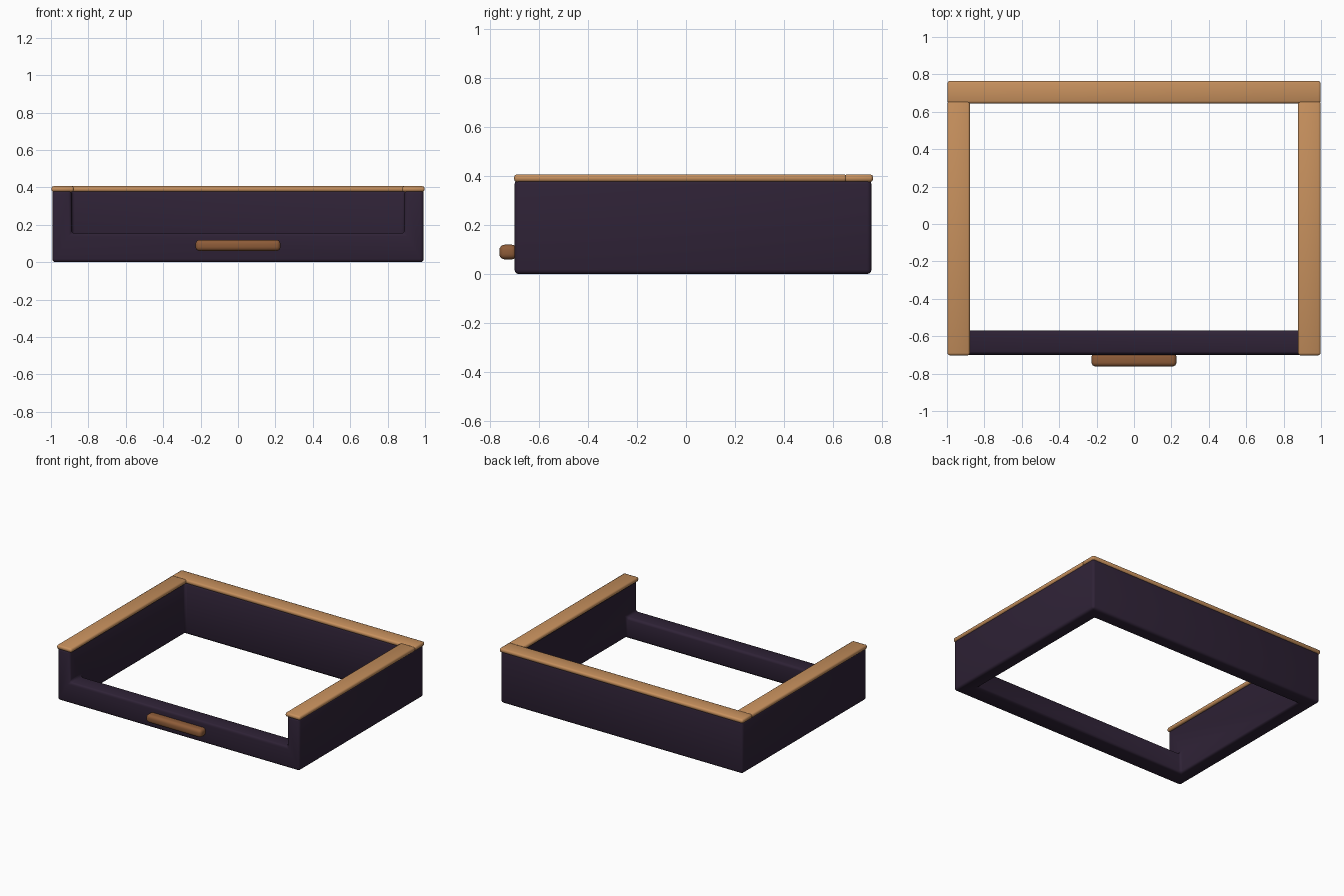
import bpy, bmesh

if "Cube" in bpy.data.objects:
    bpy.data.objects.remove(bpy.data.objects["Cube"])


def material(name, rgb):
    m = bpy.data.materials.new(name)
    m.diffuse_color = (*rgb, 1)
    m.use_nodes = True
    m.node_tree.nodes["Principled BSDF"].inputs["Base Color"].default_value = m.diffuse_color
    return m


DARK = material("dark_plum", (0.028, 0.016, 0.037))
TRIM = material("light_wood", (0.57, 0.28, 0.11))
GRIP = material("brown_wood", (0.27, 0.107, 0.04))


def prism(name, profile, x0, x1, mat):
    """Extrude a (y, z) profile along x."""
    bm = bmesh.new()
    face = bm.faces.new([bm.verts.new((x0, y, z)) for y, z in profile])
    ext = bmesh.ops.extrude_face_region(bm, geom=[face])
    verts = [g for g in ext["geom"] if isinstance(g, bmesh.types.BMVert)]
    bmesh.ops.translate(bm, verts=verts, vec=(x1 - x0, 0, 0))
    bmesh.ops.recalc_face_normals(bm, faces=bm.faces)
    me = bpy.data.meshes.new(name)
    bm.to_mesh(me)
    bm.free()
    me.materials.append(mat)
    ob = bpy.data.objects.new(name, me)
    bpy.context.collection.objects.link(ob)
    return ob


def box(name, x0, x1, y0, y1, z0, z1, mat):
    return prism(name, [(y0, z0), (y1, z0), (y1, z1), (y0, z1)], x0, x1, mat)


def finish(ob, width, segments, angle=None):
    """Round the edges, then shade smooth."""
    b = ob.modifiers.new("round", 'BEVEL')
    b.width, b.segments, b.limit_method = width, segments, 'ANGLE'
    bpy.ops.object.select_all(action='DESELECT')
    ob.select_set(True)
    bpy.context.view_layer.objects.active = ob
    bpy.ops.object.convert(target='MESH')
    if angle is None:
        bpy.ops.object.shade_smooth()
    else:
        bpy.ops.object.shade_smooth_by_angle(angle=angle)


# Tray frame: a block with the open middle and low front cut away
frame = box("tray_frame", -0.993, 0.993, -0.70, 0.757, 0, 0.385, DARK)
cutter = prism("opening_cutter", [(-0.57, -1), (0.65, -1), (0.65, 1), (-1, 1),
                                  (-1, 0.155), (-0.57, 0.155)], -0.89, 0.89, DARK)
cutter.hide_render = True
cut = frame.modifiers.new("opening", 'BOOLEAN')
cut.operation, cut.solver, cut.object = 'DIFFERENCE', 'EXACT', cutter
finish(frame, 0.018, 3, 0.7)
bpy.data.objects.remove(cutter)

# Wooden rails capping the side and back walls
for side, label in ((-1, "left"), (1, "right")):
    xs = sorted((side * 0.877, side * 0.998))
    finish(box(label + "_top_rail", *xs, -0.702, 0.657, 0.376, 0.407, TRIM), 0.012, 2)
finish(box("back_top_rail", -0.998, 0.998, 0.645, 0.764, 0.376, 0.407, TRIM), 0.012, 2)

# Handle on the front bar
finish(box("front_handle", -0.227, 0.227, -0.762, -0.69, 0.06, 0.12, GRIP), 0.022, 4)
